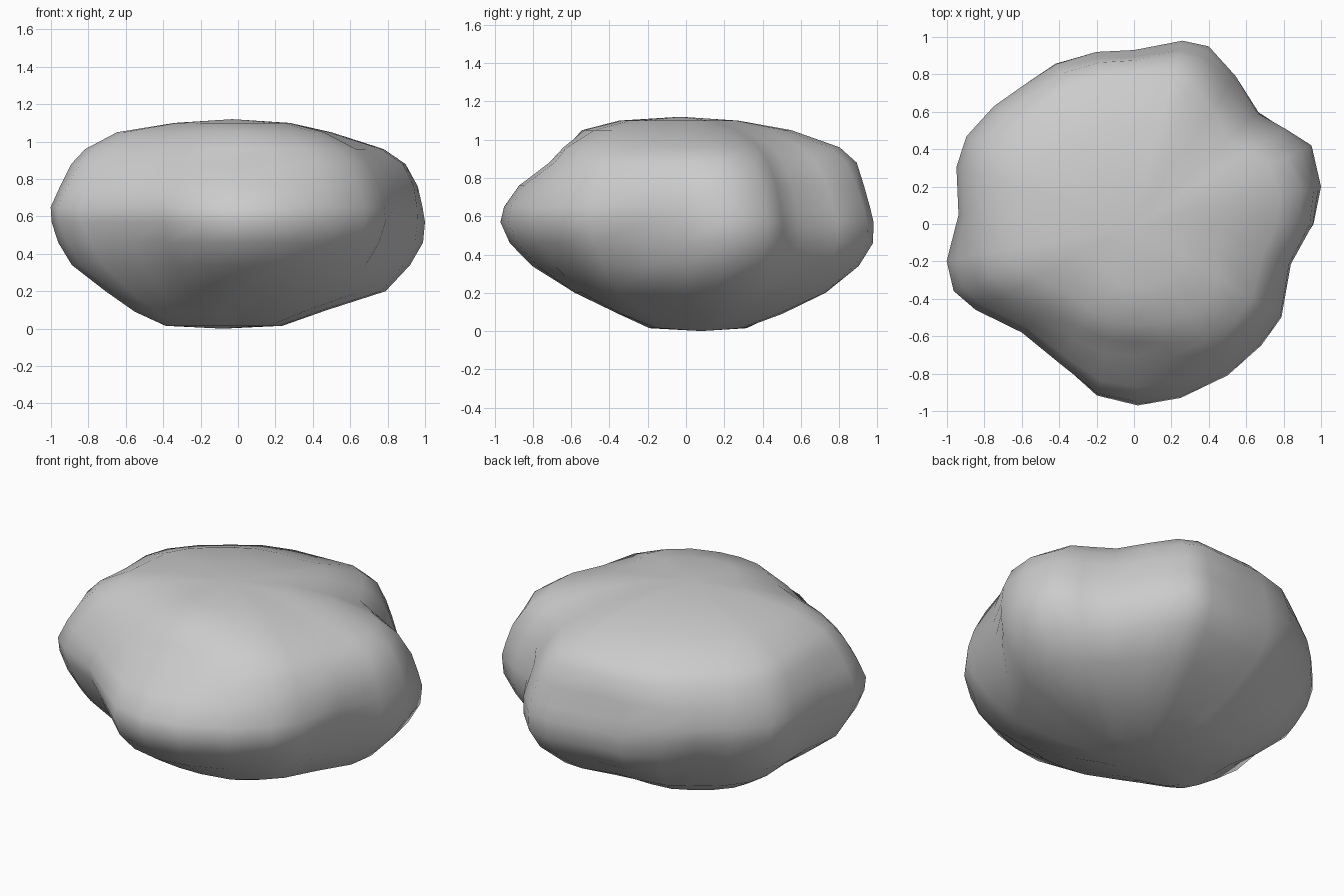
import bpy, bmesh, math

# Plan outline of the boulder, counter-clockwise from +x
OUTLINE = [(.97, 0), (1, .2), (.95, .42), (.82, .51), (.68, .61), (.55, .80), (.40, .95),
           (.26, .98), (0, .93), (-.20, .92), (-.42, .86), (-.59, .745), (-.75, .63),
           (-.90, .47), (-.965, .31), (-.97, .05), (-1.012, -.2), (-.97, -.36), (-.85, -.46),
           (-.60, -.58), (-.40, -.75), (-.20, -.92), (.02, -.97), (.25, -.93), (.50, -.81),
           (.68, -.65), (.79, -.50), (.86, -.22)]

# Height and share of the outline reached every 45 degrees from +x
RINGS = [
    (0.015, [.22, .28, .32, .40, .40, .30, .14, .21]),
    (0.09, [.44, .51, .52, .57, .56, .49, .36, .44]),
    (0.20, [.79, .80, .73, .77, .71, .67, .60, .69]),
    (0.34, [.92, .93, .92, .91, .89, .83, .83, .85]),
    (0.46, [.99, .99, 1.0, .97, .96, .92, .95, .95]),
    (0.57, [1.0, 1.0, 1.0, 1.0, .99, .98, 1.0, 1.0]),
    (0.65, [.99, .97, .985, 1.0, .99, 1.0, .98, .99]),
    (0.76, [.97, .92, .96, .98, .94, .95, .90, .95]),
    (0.88, [.91, .83, .94, .93, .89, .85, .73, .88]),
    (0.96, [.79, .74, .85, .85, .82, .76, .65, .80]),
    (1.05, [.50, .52, .58, .61, .65, .61, .56, .60]),
    (1.10, [.28, .28, .28, .32, .34, .34, .36, .36]),
]

# Hollows: angle in degrees, height, depth
DENTS = [(347, 0.48, 0.06), (173, 0.52, 0.06), (128, 0.38, 0.06), (45, 0.60, 0.03)]


def share(values, deg):
    """Smooth periodic blend between the eight directions."""
    i, f = divmod(deg / 45, 1)
    f = f * f * (3 - 2 * f)
    return values[int(i) % 8] * (1 - f) + values[(int(i) + 1) % 8] * f


def dent(deg, z):
    total = 0
    for a, h, depth in DENTS:
        d = (deg - a + 180) % 360 - 180
        total += depth * math.exp(-(d / 11) ** 2 - ((z - h) / 0.14) ** 2)
    return total


bm = bmesh.new()
n = len(OUTLINE)
loops = []
for z, values in RINGS:
    loop = []
    for x, y in OUTLINE:
        radius, a = math.hypot(x, y), math.atan2(y, x)
        deg = math.degrees(a) % 360
        # outline lumps fade out towards the top and bottom
        s = share(values, deg)
        fade = (1 - s) * 0.3
        r = s * (radius + 0.955 * fade) / (1 + fade) - dent(deg, z)
        loop.append(bm.verts.new((r * math.cos(a), r * math.sin(a), z)))
    loops.append(loop)

# Sides
for lo, hi in zip(loops, loops[1:]):
    for i in range(n):
        j = (i + 1) % n
        bm.faces.new((lo[i], lo[j], hi[j], hi[i]))

# Top and bottom caps
top = bm.verts.new((-0.03, -0.03, 1.12))
base = bm.verts.new((-0.08, 0.08, 0))
for i in range(n):
    j = (i + 1) % n
    bm.faces.new((loops[-1][i], loops[-1][j], top))
    bm.faces.new((loops[0][j], loops[0][i], base))

for f in bm.faces:
    f.smooth = True
mesh = bpy.data.meshes.new("boulder")
bm.to_mesh(mesh)
bm.free()
boulder = bpy.data.objects.new("boulder", mesh)
bpy.context.collection.objects.link(boulder)
